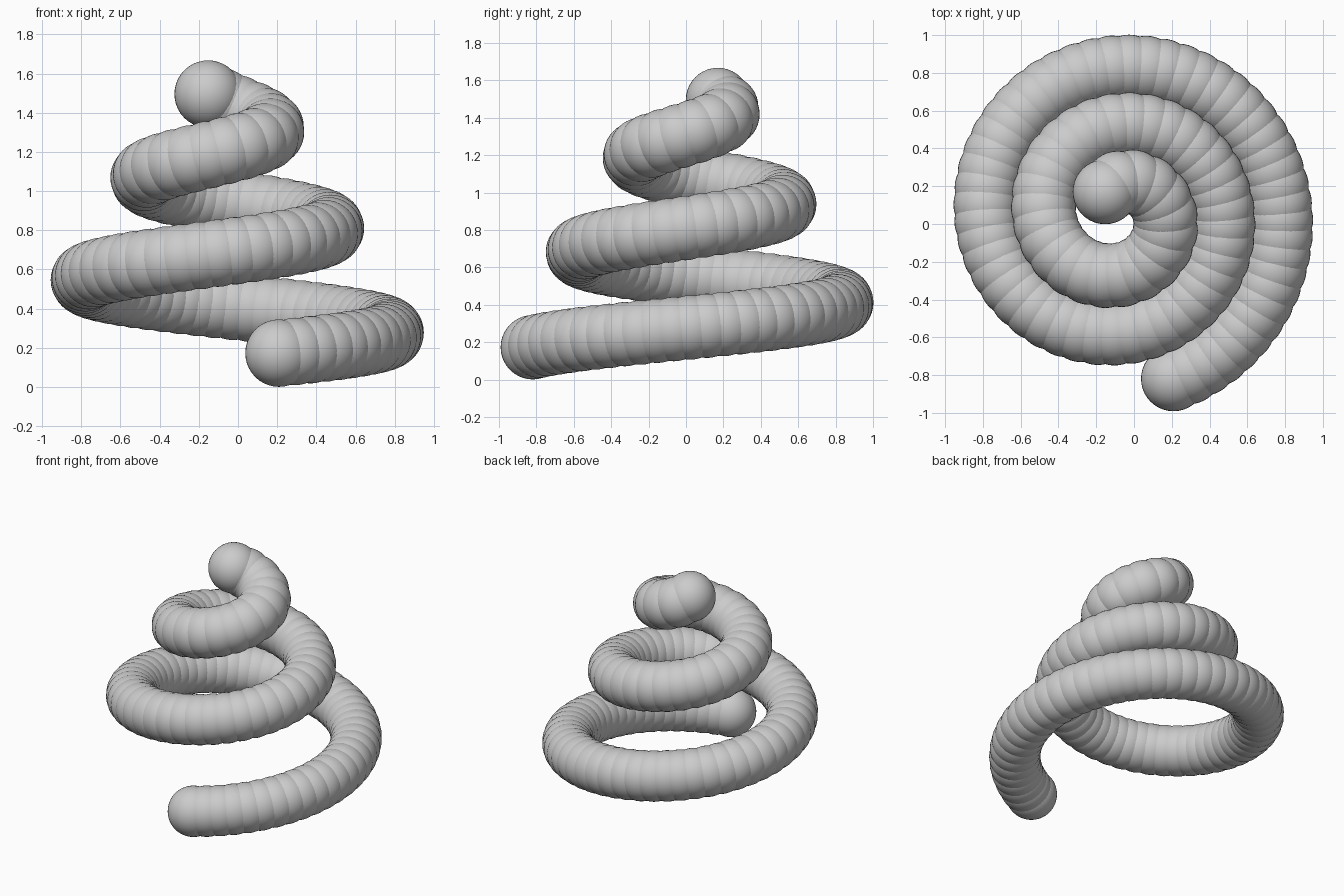
import bpy
from math import pi, sin, cos, radians, sqrt

if "Cube" in bpy.data.objects:
    bpy.data.objects.remove(bpy.data.objects["Cube"])

BALL_R = 0.172
CX, CY = -0.08, 0.05
A0, A1 = radians(-71.6), radians(841)
COUNT = 96


# conical spiral shrinking towards the top
def spiral(a):
    u = (a - A0) / (A1 - A0)
    r = 0.916 - 0.775 * u
    z = 0.173 + 1.322 * u + 0.02 * sin(pi * u)
    return CX + r * cos(a), CY + r * sin(a), z


# evenly spaced points along the spiral
N = 4000
fine = [spiral(A0 + (A1 - A0) * i / N) for i in range(N + 1)]
dist = [0.0]
for p, q in zip(fine, fine[1:]):
    dist.append(dist[-1] + sqrt(sum((a - b) ** 2 for a, b in zip(p, q))))
points, j = [], 0
for i in range(COUNT):
    target = dist[-1] * i / (COUNT - 1)
    while j < N and dist[j] < target:
        j += 1
    points.append(fine[j])

# one smooth ball, repeated along the spiral as overlapping segments
bpy.ops.mesh.primitive_uv_sphere_add(segments=40, ring_count=20, radius=BALL_R,
                                     location=points[0])
ball = bpy.context.object
ball.name = "coil_segment"
bpy.ops.object.shade_smooth()
for p in points[1:]:
    seg = ball.copy()
    seg.location = p
    bpy.context.collection.objects.link(seg)
